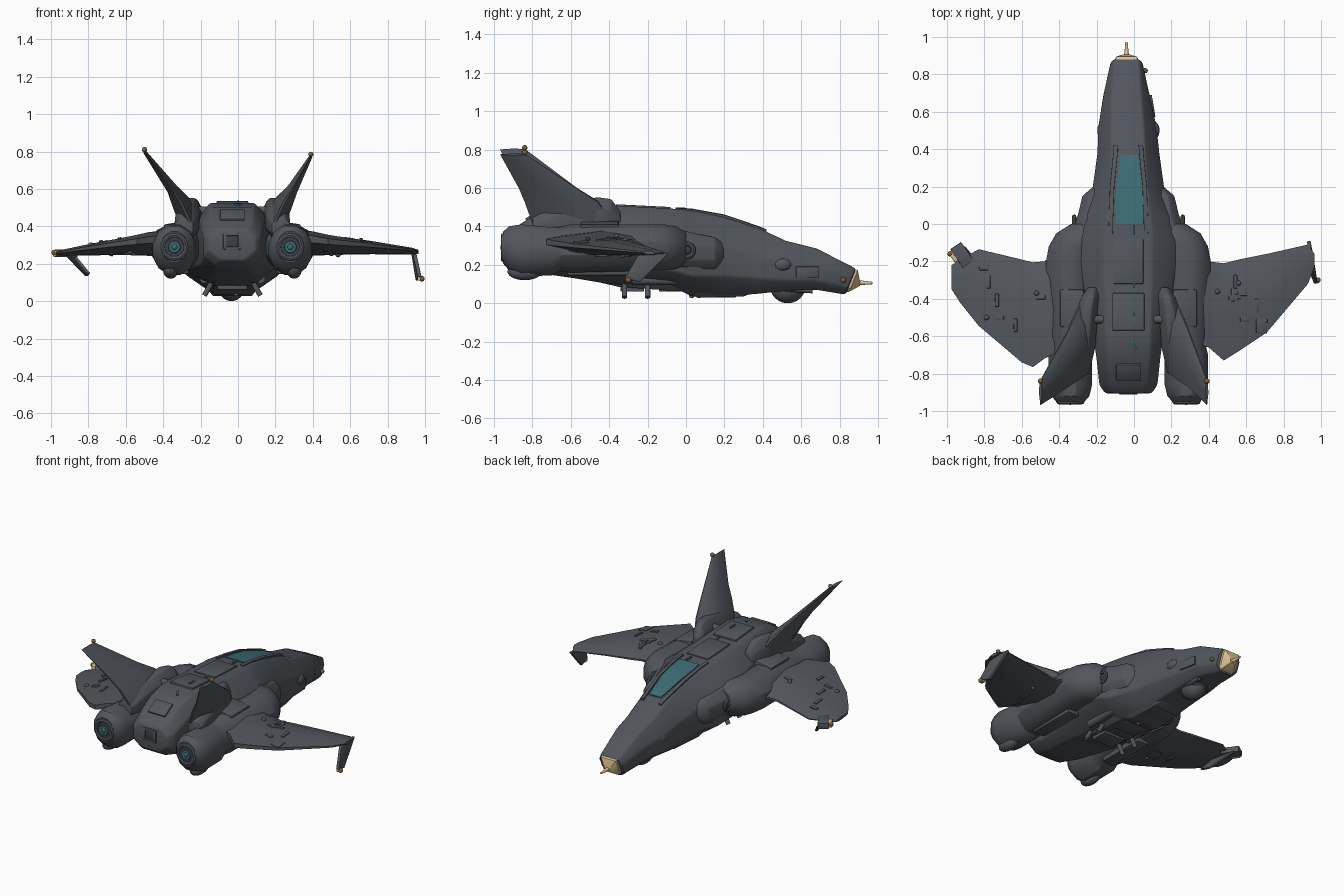
import bpy, bmesh, math, random
from mathutils import Vector, Matrix

if "Cube" in bpy.data.objects:
    bpy.data.objects.remove(bpy.data.objects["Cube"])

random.seed(4)
CX = -0.03  # centre line of the craft


def material(name, rgb):
    m = bpy.data.materials.new(name)
    m.diffuse_color = (*rgb, 1)
    m.use_nodes = True
    m.node_tree.nodes["Principled BSDF"].inputs["Base Color"].default_value = m.diffuse_color
    return m


HULL = material("hull_grey", (0.085, 0.095, 0.11))
DARK = material("dark_grey", (0.045, 0.05, 0.06))
TEAL = material("teal_glass", (0.045, 0.15, 0.175))
GOLD = material("pale_gold", (0.72, 0.54, 0.29))
RUST = material("rust_lamp", (0.22, 0.11, 0.04))


def finish(name, bm, mat=HULL, bevel=0.0):
    bmesh.ops.recalc_face_normals(bm, faces=bm.faces)
    if bevel:
        edges = [e for e in bm.edges if len(e.link_faces) == 2 and e.calc_face_angle(0) > 0.4]
        bmesh.ops.bevel(bm, geom=edges, offset=bevel, segments=2, profile=0.5,
                        affect='EDGES', clamp_overlap=True)
    me = bpy.data.meshes.new(name)
    bm.to_mesh(me)
    bm.free()
    me.materials.append(mat)
    ob = bpy.data.objects.new(name, me)
    bpy.context.collection.objects.link(ob)
    return ob


def loft(name, rings, mat=HULL, bevel=0.0):
    bm = bmesh.new()
    vs = [[bm.verts.new(p) for p in r] for r in rings]
    n = len(vs[0])
    for a, b in zip(vs, vs[1:]):
        for i in range(n):
            bm.faces.new((a[i], a[(i + 1) % n], b[(i + 1) % n], b[i]))
    bm.faces.new(vs[0])
    bm.faces.new(vs[-1])
    return finish(name, bm, mat, bevel)


def box(name, c, size, mat=HULL, rot=(0, 0, 0), bevel=0.004):
    bm = bmesh.new()
    bmesh.ops.create_cube(bm, size=1)
    bm.transform(Matrix.Diagonal((*size, 1)))
    for ax, r in zip('XYZ', rot):
        bm.transform(Matrix.Rotation(r, 4, ax))
    bm.transform(Matrix.Translation(c))
    return finish(name, bm, mat, bevel)


def rod(name, a, b, r1, r2=None, mat=HULL, n=20):
    a, b = Vector(a), Vector(b)
    bm = bmesh.new()
    bmesh.ops.create_cone(bm, cap_ends=True, segments=n, radius1=r1,
                          radius2=r1 if r2 is None else r2, depth=(b - a).length)
    q = (b - a).to_track_quat('Z', 'Y').to_matrix().to_4x4()
    bm.transform(Matrix.Translation((a + b) / 2) @ q)
    return finish(name, bm, mat)


def ball(name, c, r, mat=RUST, scale=(1, 1, 1)):
    bm = bmesh.new()
    bmesh.ops.create_uvsphere(bm, u_segments=20, v_segments=12, radius=r)
    bm.transform(Matrix.Translation(c) @ Matrix.Diagonal((*scale, 1)))
    return finish(name, bm, mat)


def ring(name, c, R, r, axis, mat=HULL):
    rot = Vector(axis).to_track_quat('Z', 'Y').to_euler()
    bpy.ops.mesh.primitive_torus_add(location=c, rotation=rot, major_radius=R, minor_radius=r,
                                     major_segments=24, minor_segments=8)
    ob = bpy.context.object
    ob.name = name
    ob.data.materials.append(mat)


def hull_ring(y, cx, wt, wm, wb, zb, zl, zu, zt, lean=0.0):
    # eight-sided hull section; "lean" tips the top forward
    return [(cx + x, y + lean * (z - .11), z) for x, z in (
        (-wb, zb), (wb, zb), (wm, zl), (wm, zu), (wt, zt), (-wt, zt), (-wm, zu), (-wm, zl))]


def oval_ring(y, cx, cz, rx, rz, n=12):
    return [(cx + rx * math.cos(t), y, cz + rz * math.sin(t))
            for t in ((k + 0.5) * math.tau / n for k in range(n))]


def foil_ring(x, z, le, te, t, up, camber=0.0, tail=.12):
    # diamond-like aerofoil section, "up" is the thickness direction
    p, c = Vector((x, 0, z)), le - te
    return [p + Vector((0, le - f * c, f * camber)) + Vector(up) * (t * k)
            for f, k in ((0, .12), (.2, .85), (.55, 1), (1, tail), (1, -tail), (.55, -1), (.2, -.85), (0, -.12))]


# Fuselage from nose to tail
loft("fuselage", [hull_ring(*s) for s in (
    (.857, -.04, .068, .085, .05, .045, .08, .14, .18, .4),
    (.68, -.04, .08, .125, .08, .07, .12, .2, .285),
    (.52, -.035, .09, .155, .09, .065, .12, .22, .325),
    (.38, CX, .09, .165, .1, .05, .13, .25, .39),
    (.2, CX, .1, .19, .1, .035, .14, .29, .45),
    (.03, CX, .12, .25, .1, .035, .14, .33, .483),
    (-.08, CX, .13, .28, .12, .09, .17, .38, .493),
    (-.4, CX, .125, .23, .13, .1, .18, .41, .51),
    (-.58, CX, .12, .19, .12, .13, .19, .43, .525),
    (-.72, CX, .115, .17, .1, .15, .2, .42, .5),
    (-.86, CX, .105, .155, .09, .19, .24, .35, .415),
    (-.905, CX, .08, .125, .06, .22, .27, .34, .38))], bevel=.012)

# Belly block and its stepped keel
loft("belly_block", [hull_ring(y, CX, w, w, w * .65, zb, zb + .07, .15, .17) for y, w, zb in (
    (.36, .1, .06), (.3, .14, .035), (.06, .16, .028), (.0, .165, .06), (-.35, .155, .085), (-.5, .12, .12))], bevel=.008)
for y in (.2, -.08, -.28):
    box("belly_panel", (CX, y, .045 if y > 0 else .075), (.16, .12, .03))

# Gold nose block and probe
loft("nose_cap", [hull_ring(y, -.04, w, w * 1.1, w * .8, zb, zb + .02, zt - .03, zt, ln) for y, w, zb, zt, ln in (
    (.85, .058, .055, .178, .4), (.87, .055, .06, .172, .4), (.905, .02, .09, .12, 0))], GOLD)
rod("nose_probe", (-.04, .89, .107), (-.04, .972, .105), .014, .006, GOLD)

# Canopy with side rails
loft("canopy", [[(CX + s * w + .005, y, z) for s, z in ((-1, z - .03), (1, z - .03), (1, z), (-1, z))]
                for y, w, z in ((.37, .045, .4), (.2, .068, .457), (.1, .075, .475), (.0, .072, .491))], TEAL)
for s in (-1, 1):
    loft("canopy_rail", [[(CX + s * (w + d), y, z + h) for d, h in ((-.008, -.05), (.022, -.05), (.018, .003), (-.004, .006))]
                         for y, w, z in ((.42, .06, .378), (.38, .062, .395), (.2, .08, .456), (.03, .086, .487), (-.05, .088, .492))])

# Chin sensor drum
ball("chin_sensor", (-.035, .53, .088), .088, scale=(.85, 1.05, 1), mat=HULL)
ring("chin_sensor_band", (-.035, .53, .085), .08, .012, (0, .3, 1))
rod("chin_gun", (.03, .52, .075), (.03, .66, .065), .014)

# Dorsal spine details
box("spine_plate", (CX, -.47, .514), (.17, .2, .026), rot=(-.08, 0, 0))
box("spine_plate_rear", (CX, -.79, .458), (.13, .1, .02), rot=(.545, 0, 0))
box("spine_ridge", (CX, -.2, .497), (.16, .24, .02), rot=(-.05, 0, 0))
for x, y, z in ((0, -.03, .494), (0, -.34, .51), (0, -.5, .532), (0, -.65, .518)):
    box("spine_light", (x, y, z), (.012, .05, .01), TEAL, rot=(0, 0, .6 if y < -.6 else 0), bevel=0)

# Tail face recess frame
for dx, dz, w, h in ((-.04, 0, .018, .085), (.04, 0, .018, .085), (0, .037, .07, .016), (0, -.037, .07, .016)):
    box("tail_frame", (CX + dx, -.902, .32 + dz), (w, .02, h))
box("tail_vent", (CX, -.902, .32), (.07, .01, .07), DARK)

for s in (-1, 1):
    side = "left" if s < 0 else "right"
    X = lambda o: CX + s * o
    # Engine nacelle and nozzle
    loft(side + "_nacelle", [oval_ring(y, X(o), cz, rx, rz) for y, o, rx, rz, cz in (
        (.0, .22, .09, .085, .285), (-.05, .265, .125, .115, .29), (-.12, .3, .13, .125, .29),
        (-.2, .31, .135, .125, .29), (-.6, .3, .135, .13, .285), (-.66, .3, .12, .12, .28), (-.7, .31, .12, .13, .27),
        (-.86, .31, .12, .14, .275), (-.92, .31, .105, .12, .285), (-.953, .31, .075, .085, .29))])
    ring(side + "_nozzle_ring", (X(.31), -.95, .29), .062, .014, (0, 1, 0))
    rod(side + "_nozzle_well", (X(.31), -.94, .29), (X(.31), -.956, .29), .055, mat=DARK)
    rod(side + "_nozzle_glow", (X(.31), -.945, .29), (X(.31), -.96, .29), .042, .03, TEAL)
    ball(side + "_nozzle_core", (X(.31), -.945, .29), .022, TEAL)
    ball(side + "_engine_pod", (X(.33), -.84, .165), .05, HULL, (.8, 1.8, .9))
    box(side + "_nacelle_band", (X(.3), -.45, .4), (.13, .2, .04), rot=(0, s * .15, 0), bevel=.01)
    box(side + "_nacelle_keel", (X(.28), -.45, .165), (.09, .34, .04), bevel=.01)
    # Shoulder fairing and side intake
    loft(side + "_shoulder", [oval_ring(y, X(o), cz, rx, rz, 8) for y, o, rx, rz, cz in (
        (.2, .16, .03, .05, .26), (.15, .19, .06, .09, .26), (.05, .2, .075, .105, .265), (-.06, .22, .1, .12, .28))], bevel=.008)
    ring(side + "_intake_ring", (X(.29), .005, .275), .034, .012, (1, 0, 0))
    ball(side + "_intake_core", (X(.275), .005, .275), .026, DARK)
    ball(side + "_cheek_pod", (X(.135), .5, .2), .035, HULL, (.9, 1.4, 1))
    box(side + "_cheek_panel", (X(.12), .63, .16), (.03, .12, .06), rot=(0, 0, s * .17))
    # Fin root fairing and hinge drums
    loft(side + "_fin_root", [oval_ring(y, X(o), cz, rx, rz, 8) for y, o, rx, rz, cz in (
        (-.34, .19, .03, .06, .42), (-.39, .205, .05, .1, .45), (-.46, .22, .06, .115, .445),
        (-.65, .24, .07, .1, .43), (-.8, .26, .055, .06, .39))], bevel=.008)
    rod(side + "_hinge_drum", (X(.12), -.51, .485), (X(.2), -.51, .485), .022)
    # Twin canted tail fin
    n = Vector((s * .83, 0, -.55))
    tip, tz = (.47, .8) if s < 0 else (.42, .775)
    loft(side + "_tail_fin", [foil_ring(X(o), z, le, te, t, n) for o, z, le, te, t in (
        (.225, .42, -.38, -.8, .06), (.277, .53, -.46, -.84, .05), (.322, .6, -.57, -.87, .03),
        (tip, tz, -.835, -.968, .009))])
    ball(side + "_fin_boss", (X(.295), -.69, .55), .04, HULL, (.9, 1.2, 1))
    ball(side + "_fin_lamp", (X(tip), -.84, tz + .01), .014)
    # Belly guns and nose lamp
    for y in (-.2, -.32):
        rod(side + "_belly_gun", (X(.11), y, .1), (X(.15), y, .03), .014)
    rod(side + "_belly_tube", (X(.15), -.28, .12), (X(.15), -.05, .12), .025)
    ball(side + "_nose_lamp", (X(.09), .82, .12), .014)
ball("belly_lamp", (-.01, .03, .04), .014)

# Wings: x, leading edge, trailing edge, height, half thickness
stations = {
    "left": ((-.33, -.08, -.65, .29, .07), (-.48, -.2, -.72, .285, .06), (-.54, -.205, -.765, .283, .052),
             (-.6, -.19, -.74, .28, .045), (-.83, -.135, -.545, .262, .026), (-.93, -.19, -.42, .253, .017), (-.975, -.22, -.35, .25, .01)),
    "right": ((.28, -.08, -.62, .29, .07), (.4, -.2, -.66, .287, .062), (.48, -.21, -.73, .283, .052),
              (.56, -.19, -.68, .28, .045), (.71, -.16, -.58, .275, .034), (.93, -.11, -.32, .262, .017), (.965, -.16, -.23, .26, .01))}
wings = [loft(k + "_wing", [foil_ring(x, z, le, te, t, (0, 0, 1), t * .7, .3) for x, le, te, z, t in v])
         for k, v in stations.items()]
bpy.context.view_layer.update()

# Raised panels and bosses scattered on both wing skins
for w in wings:
    s = -1 if w.name.startswith("left") else 1
    for i in range(14):
        x, y, d = CX + s * random.uniform(.46, .82), random.uniform(-.6, -.22), (-1 if i % 4 else 1)
        hit, p, nrm, _ = w.ray_cast((x, y, -d), (0, 0, d))
        if hit:
            up = nrm * -d
            tilt = (-math.atan2(up.y, up.z), math.atan2(up.x, up.z), 0)
            if i % 5 == 0:
                ball("wing_boss", p, .014, HULL)
            else:
                box("wing_panel", p, random.choice(((.02, .07, .014), (.05, .025, .012), (.06, .08, .01))),
                    rot=tilt, bevel=.003)

# Drooped wingtip blades
for name, pts in (("right_tip_blade", ((.935, -.09, .26), (.945, -.25, .25), (.972, -.32, .13), (.96, -.24, .11))),
                  ("left_tip_blade", ((-.91, -.12, .24), (-.87, -.28, .235), (-.8, -.31, .15), (-.81, -.24, .135)))):
    loft(name, [[Vector(p) + Vector((d, 0, 0)) for p in pts] for d in (-.01, .01)], bevel=.003)
box("left_gold_tip", (-.95, -.165, .255), (.06, .06, .035), GOLD, rot=(0, 0, .6))
box("left_tip_mount", (-.92, -.165, .255), (.07, .12, .04), rot=(0, 0, .6))
box("right_gold_tip", (.968, -.3, .125), (.018, .03, .03), GOLD)
ball("left_wing_lamp", (-.982, -.16, .26), .015)
ball("right_wing_lamp", (.983, -.3, .12), .015)

# Smooth shading with crisp creases
bpy.ops.object.select_all(action='SELECT')
bpy.context.view_layer.objects.active = wings[0]
bpy.ops.object.shade_smooth_by_angle(angle=math.radians(30))
